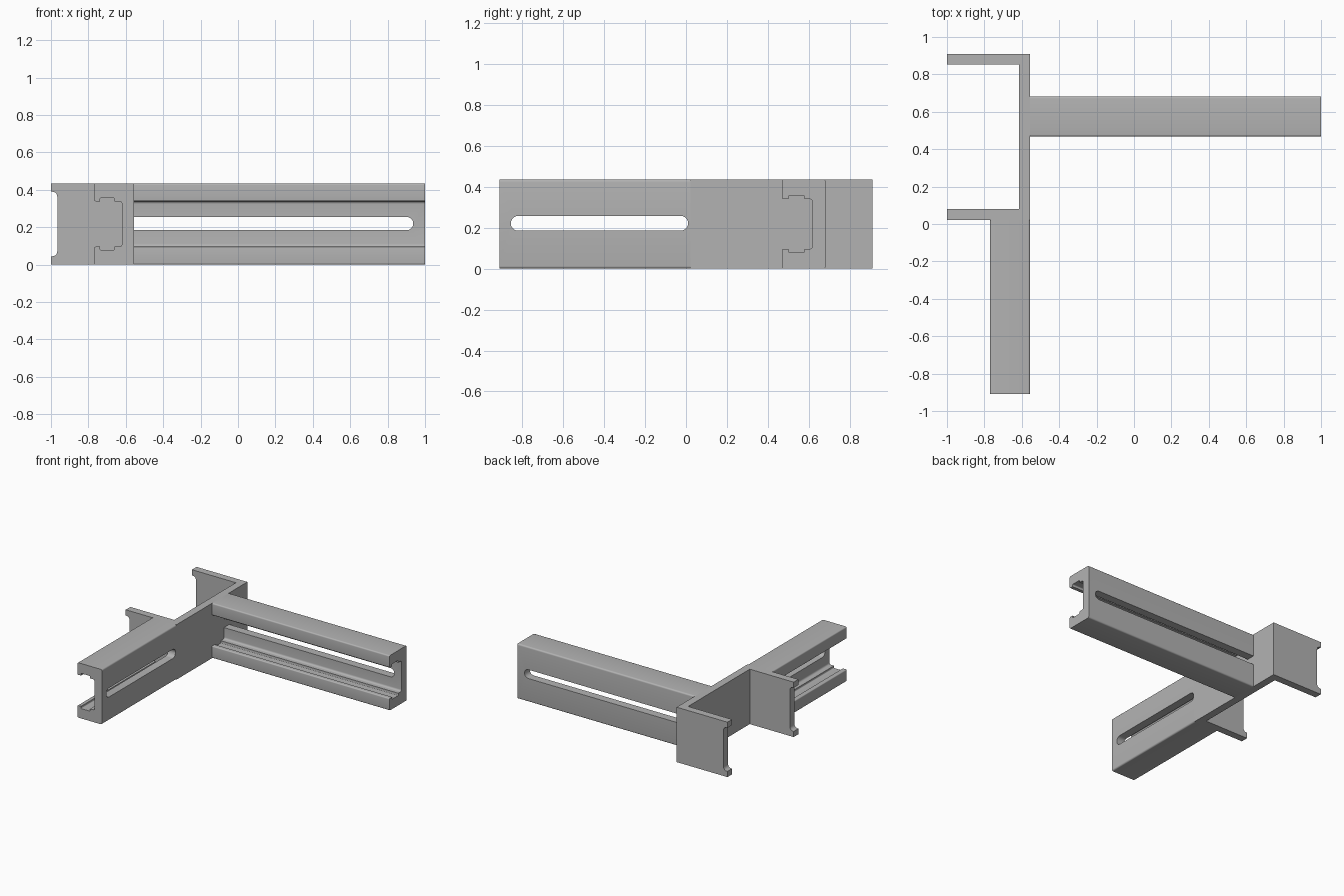
import bpy, bmesh, math
from mathutils import Vector

cube = bpy.data.objects.get("Cube")
if cube:
    bpy.data.objects.remove(cube, do_unlink=True)

H = 0.435        # height of every part
BACK = -0.555    # outer face of the bracket plate
END = 0.91       # half length in y

grey = bpy.data.materials.new("plain grey")
grey.use_nodes = True
grey.diffuse_color = (0.45, 0.45, 0.45, 1)
grey.node_tree.nodes["Principled BSDF"].inputs["Base Color"].default_value = (0.45, 0.45, 0.45, 1)


def rounded(points, steps=5):
    """Turn right-angled corners (a, b, radius) into arcs."""
    out = []
    for i, (a, b, r) in enumerate(points):
        p = Vector((a, b))
        if not r:
            out.append(p)
            continue
        u = (Vector(points[i - 1][:2]) - p).normalized()
        v = (Vector(points[(i + 1) % len(points)][:2]) - p).normalized()
        for k in range(steps + 1):
            t = math.pi / 2 * k / steps
            out.append(p + r * (u + v - v * math.cos(t) - u * math.sin(t)))
    return out


def prism(name, points, axis, lo, hi):
    """Extrude a profile along an axis."""
    place = {"x": lambda p, t: (t, p[0], p[1]),
             "y": lambda p, t: (p[0], t, p[1]),
             "z": lambda p, t: (p[0], p[1], t)}[axis]
    bm = bmesh.new()
    low = [bm.verts.new(place(p, lo)) for p in points]
    high = [bm.verts.new(place(p, hi)) for p in points]
    bm.faces.new(low)
    bm.faces.new(high)
    for i in range(len(points)):
        bm.faces.new((low[i - 1], low[i], high[i], high[i - 1]))
    bmesh.ops.recalc_face_normals(bm, faces=bm.faces)
    mesh = bpy.data.meshes.new(name)
    bm.to_mesh(mesh)
    bm.free()
    obj = bpy.data.objects.new(name, mesh)
    obj.data.materials.append(grey)
    bpy.context.collection.objects.link(obj)
    return obj


def cut(obj, axis, lo, hi, a0, a1, z0, z1, r):
    """Cut a rounded rectangular opening, then shade the part."""
    shape = rounded([(a0, z0, r), (a1, z0, r), (a1, z1, r), (a0, z1, r)])
    cutter = prism("cutter", shape, axis, lo, hi)
    cutter.hide_render = True
    mod = obj.modifiers.new("opening", "BOOLEAN")
    mod.operation, mod.solver, mod.object = "DIFFERENCE", "EXACT", cutter
    bpy.ops.object.select_all(action="DESELECT")
    bpy.context.view_layer.objects.active = obj
    obj.select_set(True)
    bpy.ops.object.modifier_apply(modifier=mod.name)
    bpy.data.objects.remove(cutter, do_unlink=True)
    bpy.ops.object.shade_smooth_by_angle(angle=math.radians(30))


# Channel section: depth from the web's outer face, height, corner radius
half = [(0.065, 0.096, 0.015), (0.105, 0.096, 0), (0.105, 0.078, 0.006),
        (0.183, 0.078, 0.006), (0.183, 0.096, 0), (0.215, 0.096, 0.008),
        (0.215, 0, 0.01), (0, 0, 0.012)]
section = rounded(half + [(d, H - z, r) for d, z, r in reversed(half)])

# Front arm, open towards -x
front_arm = prism("front_arm", [(BACK - p.x, p.y) for p in section], "y", -END, 0.022)
cut(front_arm, "x", -0.7, -0.5, -0.855, 0.01, 0.185, 0.257, 0.035)

# Side arm, open towards -y; its slot runs out at the bracket
side_arm = prism("side_arm", [(0.683 - p.x, p.y) for p in section], "x", BACK, 1)
cut(side_arm, "y", 0.58, 0.75, -0.65, 0.937, 0.185, 0.255, 0.034)

# U-shaped bracket with notched flange tips
inner = BACK - 0.06
outline = [(-1, 0.022), (BACK, 0.022), (BACK, END), (-1, END),
           (-1, END - 0.058), (inner, END - 0.058), (inner, 0.08), (-1, 0.08)]
bracket = prism("bracket", outline, "z", 0, H)
cut(bracket, "y", -0.1, 1, -1.1, -0.966, 0.045, 0.39, 0.027)
